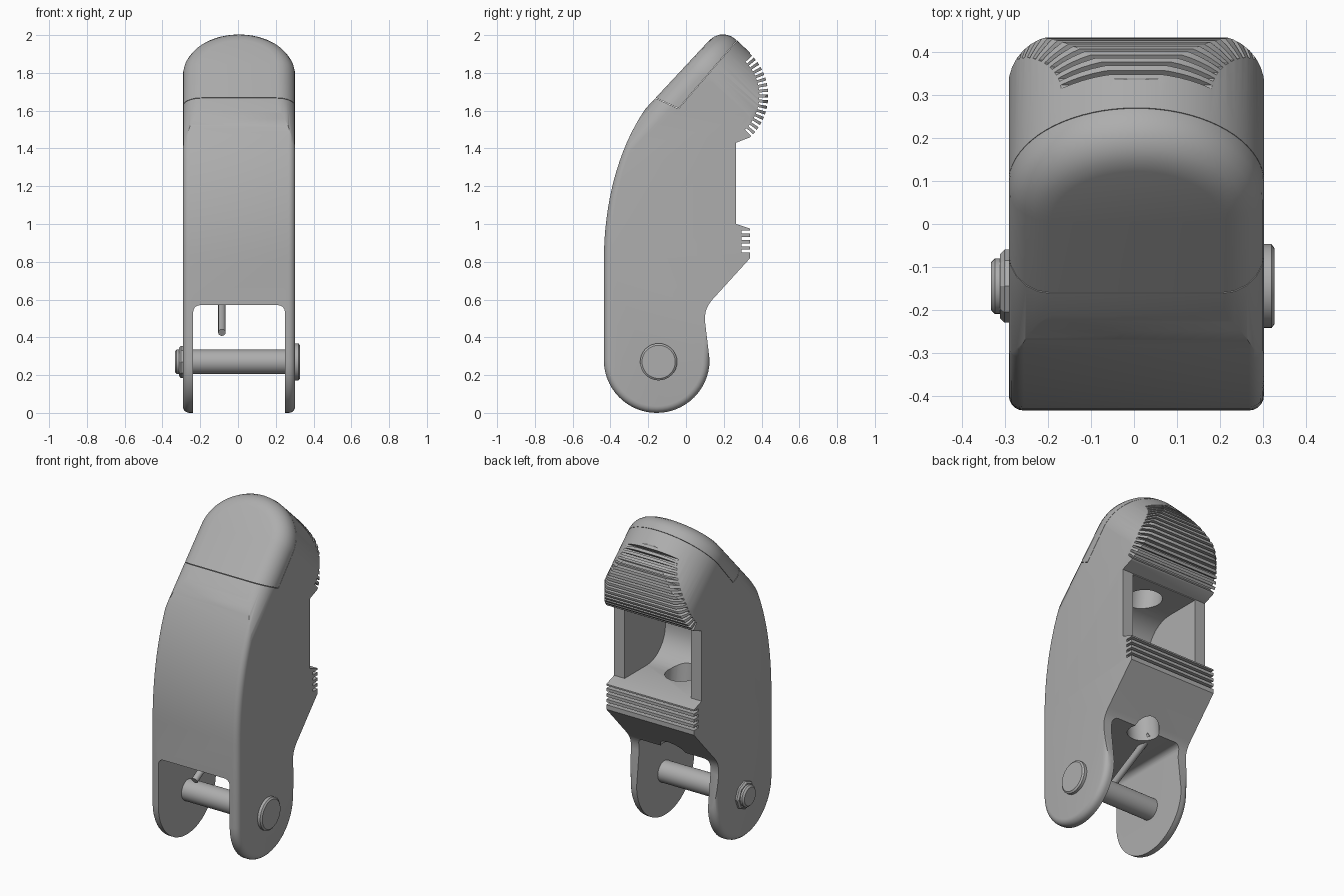
import bpy, bmesh
from math import sin, cos, radians, pi
from mathutils import Vector

if "Cube" in bpy.data.objects:
    bpy.data.objects.remove(bpy.data.objects["Cube"])

grey = bpy.data.materials.new("plain grey")
grey.use_nodes = True
GREY = (0.42, 0.42, 0.42, 1)
grey.diffuse_color = GREY
grey.node_tree.nodes["Principled BSDF"].inputs["Base Color"].default_value = GREY

X, Y, Z = Vector((1, 0, 0)), Vector((0, 1, 0)), Vector((0, 0, 1))
MID = 0.0055           # the body sits slightly off centre across x
HALF = 0.2975          # half width of the body
TILT = radians(47)
U = Vector((0, cos(TILT), sin(TILT)))     # along the fingertip
N = Vector((0, sin(TILT), -cos(TILT)))    # through the fingertip


def arc(cx, cy, rx, ry, start, end, steps):
    return [(cx + rx * cos(radians(start + (end - start) * i / steps)),
             cy + ry * sin(radians(start + (end - start) * i / steps))) for i in range(steps + 1)]


def bezier(a, b, c, d, steps):
    a, b, c, d = map(Vector, (a, b, c, d))
    ts = [i / steps for i in range(steps + 1)]
    return [tuple(a * (1 - t)**3 + 3 * b * t * (1 - t)**2 + 3 * c * t * t * (1 - t) + d * t**3) for t in ts]


def add_prism(bm, pts, a, b, c, lo, hi):
    """Extrude a 2D outline in plane (a, b) along c."""
    rings = [[bm.verts.new(a * p + b * q + c * d) for p, q in pts] for d in (lo, hi)]
    n = len(pts)
    for ring in rings:
        bm.faces.new(ring)
    for i in range(n):
        j = (i + 1) % n
        bm.faces.new((rings[0][i], rings[0][j], rings[1][j], rings[1][i]))


def finish(name, bm):
    bmesh.ops.recalc_face_normals(bm, faces=bm.faces)
    me = bpy.data.meshes.new(name)
    bm.to_mesh(me)
    bm.free()
    me.materials.append(grey)
    ob = bpy.data.objects.new(name, me)
    bpy.context.collection.objects.link(ob)
    return ob


def prism(name, pts, a, b, c, lo, hi, rounded=None, radius=0.0):
    bm = bmesh.new()
    add_prism(bm, pts, a, b, c, lo, hi)
    bmesh.ops.recalc_face_normals(bm, faces=bm.faces)
    if rounded:
        edges = [e for e in bm.edges if rounded(e.verts[0].co, e.verts[1].co)]
        bmesh.ops.bevel(bm, geom=edges, offset=radius, segments=5, profile=0.5, affect='EDGES')
    return finish(name, bm)


def activate(ob):
    bpy.ops.object.select_all(action='DESELECT')
    ob.select_set(True)
    bpy.context.view_layer.objects.active = ob


def combine(ob, tool, operation):
    mod = ob.modifiers.new("cut", 'BOOLEAN')
    mod.object, mod.operation, mod.solver = tool, operation, 'EXACT'
    activate(ob)
    bpy.ops.object.modifier_apply(modifier=mod.name)
    bpy.data.objects.remove(tool)


def smooth(ob, angle=32):
    activate(ob)
    bpy.ops.object.shade_smooth_by_angle(angle=radians(angle))


def rod(name, start, end, rings, sides=32):
    """Round bar: rings are (distance fraction, radius) pairs."""
    start, end = Vector(start), Vector(end)
    turn = (end - start).to_track_quat('Z', 'Y')
    bm = bmesh.new()
    loops = [[bm.verts.new(start.lerp(end, t) + turn @ Vector((r * cos(2 * pi * i / sides),
              r * sin(2 * pi * i / sides), 0))) for i in range(sides)] for t, r in rings]
    for low, high in zip(loops, loops[1:]):
        for i in range(sides):
            j = (i + 1) % sides
            bm.faces.new((low[i], low[j], high[j], high[i]))
    bm.faces.new(loops[0])
    bm.faces.new(loops[-1])
    return finish(name, bm)


# Body side outline: pin lobe, front curve, tip, grip arc, window edge, lower grip
PAD, PAD_R = (0.133, 1.68), 0.302
outline = (arc(-0.155, 0.28, 0.28, 0.28, 0, -180, 28)
           + bezier((-0.435, 0.8), (-0.435, 1.15), (-0.34, 1.46), (-0.17, 1.67), 18)
           + [(0.17, 2.05), (0.3, 2.08)]
           + arc(*PAD, PAD_R, PAD_R, 47, -47, 28)
           + [(0.265, 1.43), (0.265, 1.0), (0.34, 0.975), (0.34, 0.82)]
           + bezier((0.14, 0.6), (0.11, 0.565), (0.1, 0.54), (0.1, 0.49), 6))
body = prism("finger_body", outline, Y, Z, X, MID - HALF, MID + HALF,
             lambda p, q: abs(p.x - q.x) < 1e-4 and ((p.y + q.y) / 2 < -0.1 or max(p.z, q.z) < 0.45), 0.035)

# Rounded fingertip, shaped along its tilted axis
FRONT, WIDE = -1.255, 0.2985
tip_shape = ([(MID + WIDE, -1.5)] + arc(MID, 1.356, WIDE, 0.27, 0, 180, 36) + [(MID - WIDE, -1.5)])
tip = prism("tip_tool", tip_shape, X, U, N, FRONT, 2.0,
            lambda p, q: max(abs(p.dot(N) - FRONT), abs(q.dot(N) - FRONT)) < 1e-4 and max(p.dot(U), q.dot(U)) > -1,
            0.1)
combine(body, tip, 'INTERSECT')

# Rounded back corners in plan
plan = ([(MID - 0.299, -0.7), (MID + 0.299, -0.7)] + arc(MID + 0.179, 0.32, 0.12, 0.12, 0, 90, 8)
        + arc(MID - 0.179, 0.32, 0.12, 0.12, 90, 180, 8))
combine(body, prism("plan_tool", plan, X, Y, Z, -0.5, 2.5), 'INTERSECT')

# Gap between the two pin lobes
IN = 0.2425
gap = ([(MID - IN, -0.2), (MID + IN, -0.2)] + arc(MID + IN - 0.035, 0.535, 0.035, 0.035, 0, 90, 6)
       + arc(MID - IN + 0.035, 0.535, 0.035, 0.035, 90, 180, 6))
combine(body, prism("gap_tool", gap, X, Z, Y, -1, 1), 'DIFFERENCE')

# Window pocket in the back with a curved inner wall
pocket = ([(0.6, 1.0), (0.6, 1.425)] + arc(0.05, 1.265, 0.18, 0.16, 90, 180, 8)
          + arc(0.05, 1.18, 0.18, 0.18, 180, 270, 8))
combine(body, prism("pocket_tool", pocket, Y, Z, X, MID - 0.225, MID + 0.225), 'DIFFERENCE')

# Tendon passages below and above the pocket
combine(body, rod("passage_tool", (MID, 0.03, 1.12), (MID, 0.1, 0.45), ((0, 0.09), (1, 0.09))), 'DIFFERENCE')
combine(body, rod("recess_tool", (MID, 0.08, 1.3), (MID, 0.12, 1.6), ((0, 0.1), (1, 0.1))), 'DIFFERENCE')

# Grip grooves: radial on the fingertip, level on the lower ledge
grooves = bmesh.new()
COUNT = 16
for i in range(COUNT):
    ang = radians(43 - 87 * i / (COUNT - 1))
    out = Vector((0, cos(ang), sin(ang)))
    side = Vector((0, -sin(ang), cos(ang)))
    centre = Y * PAD[0] + Z * PAD[1]
    o, s = centre.dot(out), centre.dot(side)
    box = [(o + r, s + w) for r, w in ((0.255, -0.006), (0.36, -0.008), (0.36, 0.008), (0.255, 0.006))]
    add_prism(grooves, box, out, side, X, -0.5, 0.5)
for i in range(4):
    z = 0.848 + 0.034 * i
    add_prism(grooves, [(0.295, z), (0.4, z), (0.4, z + 0.016), (0.295, z + 0.016)], Y, Z, X, -0.5, 0.5)
combine(body, finish("groove_tool", grooves), 'DIFFERENCE')

# Fine seam around the nail cap
GAP = 0.003
seam = [(-0.3, 1.73), (-0.04, 1.61), (0.4, 2.12)]
seam += [(y, z + GAP) for y, z in reversed(seam)]
combine(body, prism("seam_tool", seam, Y, Z, X, -0.5, 0.5), 'DIFFERENCE')
smooth(body)

# Hinge pin with head, tail and retaining clip
PY, PZ = -0.145, 0.27


def across(name, x0, x1, rings, sides=32):
    part = rod(name, (x0, PY, PZ), (x1, PY, PZ), rings, sides)
    smooth(part)


across("hinge_pin", -0.334, 0.31, ((0, 0.055), (0.015, 0.065), (1, 0.065)))
across("pin_head", 0.298, 0.328, ((0, 0.098), (0.75, 0.098), (1, 0.088)))
across("retaining_clip", -0.312, -0.288, ((0, 0.075), (0.4, 0.085), (1, 0.085)), 8)

# Thin tendon lever hanging in the gap
smooth(rod("tendon_lever", (-0.085, -0.3, 0.425), (-0.085, 0.04, 0.61), ((0, 0.02), (1, 0.02)), 12))
